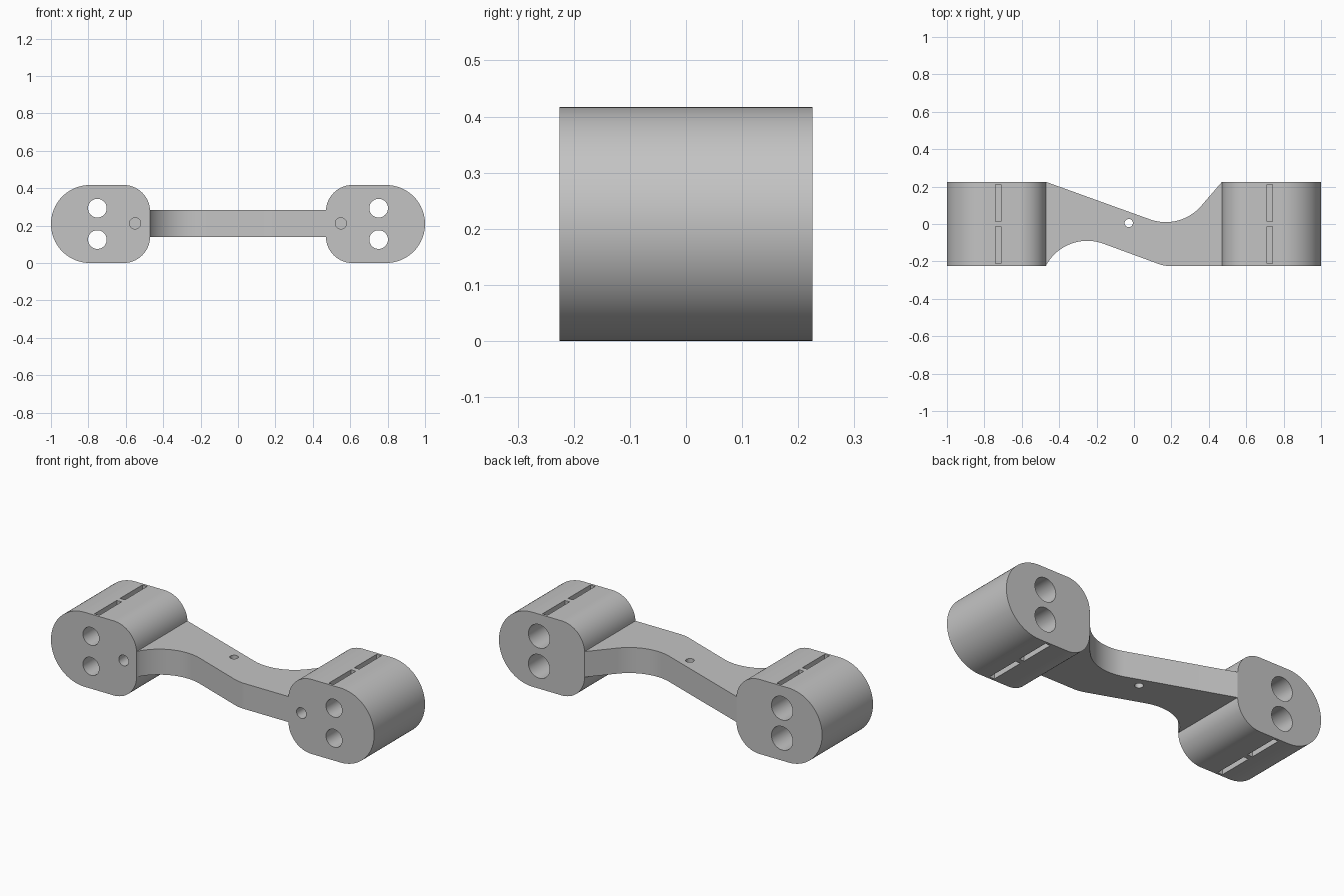
import bpy, bmesh
from math import sin, cos, radians
from mathutils import Matrix

if "Cube" in bpy.data.objects:
    bpy.data.objects.remove(bpy.data.objects["Cube"], do_unlink=True)

GREY = (0.55, 0.55, 0.55, 1)
grey = bpy.data.materials.new("plain grey")
grey.use_nodes = True
grey.diffuse_color = GREY
grey.node_tree.nodes["Principled BSDF"].inputs["Base Color"].default_value = GREY

HALF_Y, TOP, INNER = 0.225, 0.417, 0.47
MID = TOP / 2


def arc(cx, cy, r, a0, a1, n=20):
    angles = [radians(a0 + (a1 - a0) * i / n) for i in range(n + 1)]
    return [(cx + r * cos(a), cy + r * sin(a)) for a in angles]


def make_object(name, bm):
    bmesh.ops.recalc_face_normals(bm, faces=bm.faces)
    mesh = bpy.data.meshes.new(name)
    bm.to_mesh(mesh)
    bm.free()
    mesh.materials.append(grey)
    obj = bpy.data.objects.new(name, mesh)
    bpy.context.collection.objects.link(obj)
    return obj


def prism(name, outline, start, end, axis):
    """Extrude a 2D outline along y or z."""
    bm = bmesh.new()
    place = (lambda a, b: (a, start, b)) if axis == 'Y' else (lambda a, b: (a, b, start))
    face = bm.faces.new([bm.verts.new(place(a, b)) for a, b in outline])
    step = (0, end - start, 0) if axis == 'Y' else (0, 0, end - start)
    side = bmesh.ops.extrude_face_region(bm, geom=[face])["geom"]
    bmesh.ops.translate(bm, vec=step, verts=[v for v in side if isinstance(v, bmesh.types.BMVert)])
    return make_object(name, bm)


def circle(cx, cy, r):
    return arc(cx, cy, r, 0, 360, 40)[:-1]


def box(name, x, y, z, sx, sy, sz):
    bm = bmesh.new()
    bmesh.ops.create_cube(bm, size=1, matrix=Matrix.Translation((x, y, z)) @ Matrix.Diagonal((sx, sy, sz, 1)))
    return make_object(name, bm)


def cut(obj, cutters):
    for c in cutters:
        mod = obj.modifiers.new(c.name, 'BOOLEAN')
        mod.operation, mod.solver, mod.object = 'DIFFERENCE', 'EXACT', c
    bpy.context.view_layer.update()
    mesh = bpy.data.meshes.new_from_object(obj.evaluated_get(bpy.context.evaluated_depsgraph_get()))
    obj.modifiers.clear()
    obj.data = mesh
    for c in cutters:
        bpy.data.objects.remove(c, do_unlink=True)


def smooth(obj):
    bpy.ops.object.select_all(action='DESELECT')
    obj.select_set(True)
    bpy.context.view_layer.objects.active = obj
    bpy.ops.object.shade_smooth_by_angle(angle=radians(30))


# Rounded end blocks with stepped bores, a blind pin hole and tie slots
for side, label in ((1, "left"), (-1, "right")):
    r = 0.142
    outline = arc(1 - MID, MID, MID, -90, 90, 40)
    outline += arc(INNER + r, TOP - r, r, 90, 180)
    outline += arc(INNER + r, r, r, 180, 270)
    block = prism(label + "_block", [(side * x, z) for x, z in outline], -HALF_Y, HALF_Y, 'Y')
    cutters = [prism("pin_hole", circle(side * 0.55, 0.212, 0.03), -0.3, -0.12, 'Y')]
    for z in (0.125, 0.293):
        cutters.append(prism("bore", circle(side * 0.752, z, 0.05), -0.3, 0.0, 'Y'))
        cutters.append(prism("wide_bore", circle(side * 0.752, z, 0.066), -0.1, 0.3, 'Y'))
    for y in (-0.113, 0.113):
        for z in (0, TOP):
            cutters.append(box("slot", side * 0.725, y, z, 0.03, 0.197, 0.08))
    cut(block, cutters)
    smooth(block)

# S-shaped connecting arm with a small vertical hole
arm_outline = [(-INNER, -HALF_Y)] + arc(-0.25, -0.34, 0.25, 151, 70)
arm_outline += arc(0.198, -0.025, 0.2, 250, 270, 8)
arm_outline += [(INNER, -HALF_Y), (INNER, HALF_Y)]
arm_outline += arc(0.17, 0.26, 0.25, 318, 250) + [(-INNER, HALF_Y)]
arm = prism("connecting_arm", arm_outline, 0.14, 0.283, 'Z')
cut(arm, [prism("small_hole", circle(-0.028, 0.005, 0.022), 0, 0.5, 'Z')])
smooth(arm)
